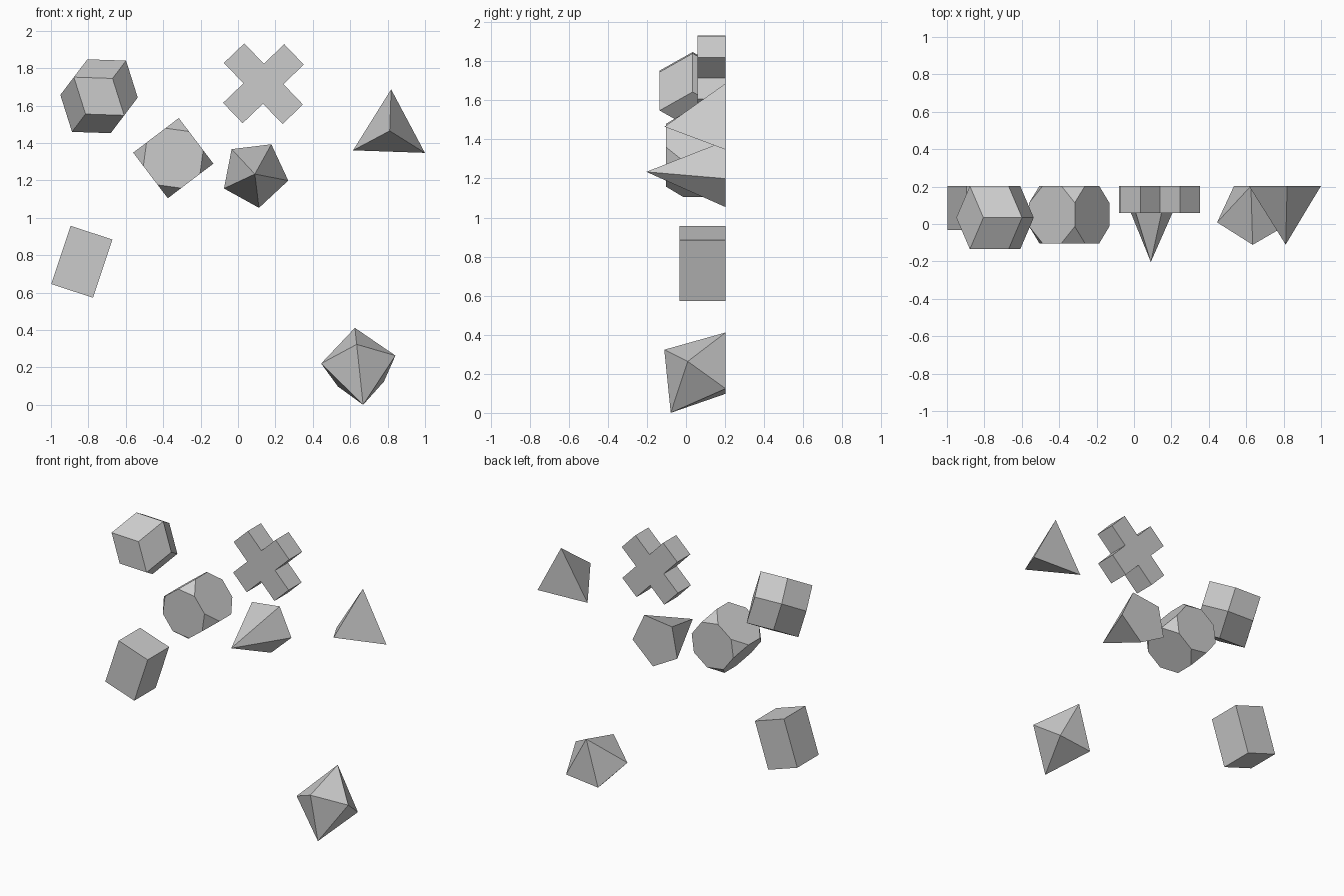
import bpy, bmesh
from math import sin, cos, pi, radians, sqrt
from itertools import product
from mathutils import Vector

if "Cube" in bpy.data.objects:
    bpy.data.objects.remove(bpy.data.objects["Cube"])

BACK = 0.203  # every solid rests against this flat rear plane


def place(p, x, z, turn):
    """Local (right, up, distance in front of rear plane) -> world."""
    u, w, d = p
    a = radians(turn)
    return (x + u * cos(a) - w * sin(a), BACK - d, z + u * sin(a) + w * cos(a))


def finish(bm, name):
    bmesh.ops.recalc_face_normals(bm, faces=bm.faces)
    mesh = bpy.data.meshes.new(name)
    bm.to_mesh(mesh)
    bm.free()
    bpy.context.collection.objects.link(bpy.data.objects.new(name, mesh))


def hull(name, points, x, z, turn=0):
    bm = bmesh.new()
    for p in points:
        bm.verts.new(place(p, x, z, turn))
    bmesh.ops.convex_hull(bm, input=bm.verts)
    bmesh.ops.dissolve_limit(bm, angle_limit=0.02, verts=bm.verts, edges=bm.edges)
    finish(bm, name)


def prism(name, profile, depth, x, z, turn):
    bm = bmesh.new()
    face = bm.faces.new([bm.verts.new(place((u, w, 0), x, z, turn)) for u, w in profile])
    out = bmesh.ops.extrude_face_region(bm, geom=[face], use_keep_orig=True)
    verts = [v for v in out["geom"] if isinstance(v, bmesh.types.BMVert)]
    bmesh.ops.translate(bm, verts=verts, vec=(0, -depth, 0))
    finish(bm, name)


def pyramid(name, sides, radius, height, x, z, turn):
    ring = [(radius * cos(2 * pi * i / sides), radius * sin(2 * pi * i / sides), 0)
            for i in range(sides)]
    hull(name, ring + [(0, 0, height)], x, z, turn)


# Square block
w, h = 0.1175, 0.164
prism("square_block", [(-w, -h), (w, -h), (w, h), (-w, h)], 0.235, -0.835, 0.765, -18.3)

# Plus-shaped block: one arm's corners repeated four times
k = 0.0755
arm = [Vector((k, -k)), Vector((3 * k, -k)), Vector((3 * k, k))]
plus = []
for i in range(4):
    c, s = round(cos(i * pi / 2)), round(sin(i * pi / 2))
    plus += [(p.x * c - p.y * s, p.x * s + p.y * c) for p in arm]
prism("plus_block", plus, 0.143, 0.136, 1.717, 43.8)

# Pyramids
pyramid("pentagonal_pyramid", 5, 0.182, 0.406, 0.090, 1.234, -83)
pyramid("tetrahedron", 3, 0.222, 0.313, 0.811, 1.465, 88)

# Truncated cube
r = 0.153
t = r * (sqrt(2) - 1)
pts = []
for a, b, c in product((-1, 1), repeat=3):
    for m in ((t, r, r), (r, t, r), (r, r, t)):
        pts.append((a * m[0], b * m[1], c * m[2] + r))
hull("truncated_cube", pts, -0.346, 1.319, 37.2)

# Rhombic dodecahedron lying on one face
s = 0.1195
raw = list(product((-1, 1), repeat=3))
for g in (-2, 2):
    raw += [(g, 0, 0), (0, g, 0), (0, 0, g)]
q = sqrt(2)
hull("rhombic_dodecahedron",
     [(s * (a - b) / q, s * c, s * ((a + b) / q + q)) for a, b, c in raw],
     -0.743, 1.65, -37.2)

# Pentagonal bipyramid lying on one face
R, H = 0.21, 0.25
m = R * cos(pi / 5)
n = sqrt(m * m + H * H)
axis = Vector((0, H / n, -m / n))
out = Vector((0, m / n, H / n))
side = Vector((1, 0, 0))
centre = Vector((0, 0, H * m / n))
pts = [centre + axis * H, centre - axis * H]
pts += [centre + out * R * cos(2 * pi * i / 5) + side * R * sin(2 * pi * i / 5) for i in range(5)]
hull("pentagonal_bipyramid", pts, 0.647, 0.206, 6.1)
